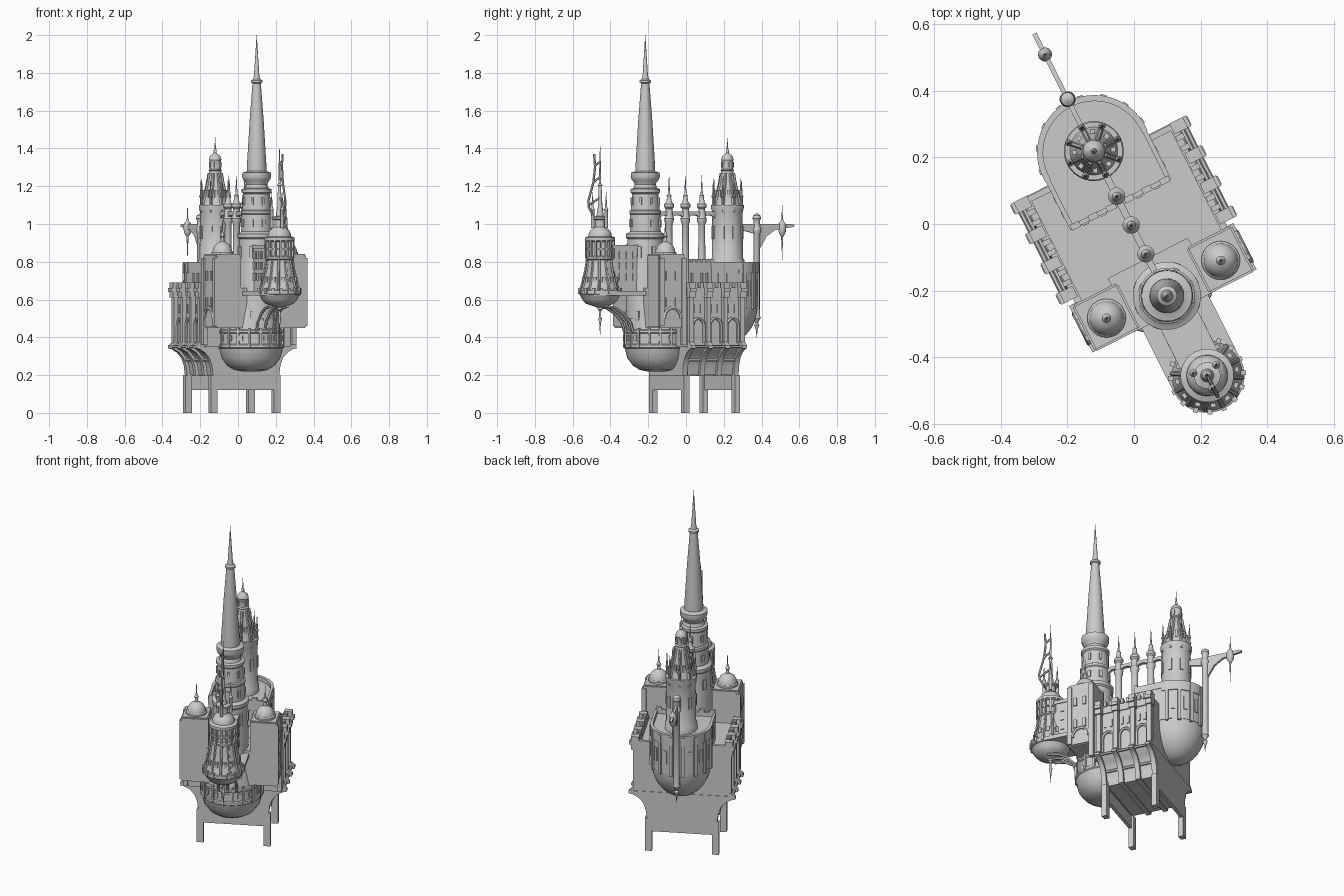
import bpy, bmesh, math
from mathutils import Matrix, Vector
from math import sin, cos, pi, radians

PLACE = Matrix.Rotation(radians(26.8), 4, 'Z') @ Matrix.Translation((-0.009, 0, 0))
BAYS = (-0.1, 0.002, 0.103, 0.203)


def add(name, bm):
    bmesh.ops.recalc_face_normals(bm, faces=bm.faces)
    me = bpy.data.meshes.new(name)
    bm.to_mesh(me)
    bm.free()
    ob = bpy.data.objects.new(name, me)
    bpy.context.collection.objects.link(ob)
    return ob


def boxes(name, items, bevel=0):
    # items: (cx, cy, z0, z1, sx, sy, angle)
    bm = bmesh.new()
    for cx, cy, z0, z1, sx, sy, a in items:
        m = (Matrix.Translation((cx, cy, (z0 + z1) / 2)) @ Matrix.Rotation(a, 4, 'Z')
             @ Matrix.Diagonal((sx, sy, z1 - z0, 1)))
        bmesh.ops.create_cube(bm, size=1, matrix=m)
    if bevel:
        bmesh.ops.bevel(bm, geom=bm.edges[:], offset=bevel, segments=2, affect='EDGES')
    return add(name, bm)


def ring(name, cy, r, n, z0, z1, tang, rad, a0=0.0, a1=2 * pi, cx=0):
    full = abs(a1 - a0 - 2 * pi) < 1e-6
    angs = [a0 + (a1 - a0) * i / (n if full else n - 1) for i in range(n)]
    return boxes(name, [(cx + r * cos(a), cy + r * sin(a), z0, z1, rad, tang, a) for a in angs])


def lathe(name, profile, spots, n=32):
    bm = bmesh.new()
    for cx, cy in spots:
        rows = [[bm.verts.new((cx + max(r, .0005) * cos(2 * pi * i / n), cy + max(r, .0005) * sin(2 * pi * i / n), z))
                 for i in range(n)] for r, z in profile]
        for a, b in zip(rows, rows[1:]):
            for i in range(n):
                j = (i + 1) % n
                bm.faces.new((a[i], a[j], b[j], b[i]))
        bm.faces.new(rows[0])
        bm.faces.new(rows[-1])
    return add(name, bm)


def prism(name, outline, spans, plane):
    # plane maps (u, v, depth) to xyz
    bm = bmesh.new()
    for d0, d1 in spans:
        a, b = [[bm.verts.new(plane(u, v, d)) for u, v in outline] for d in (d0, d1)]
        bm.faces.new(a)
        bm.faces.new(b)
        for i in range(len(a)):
            j = (i + 1) % len(a)
            bm.faces.new((a[i], a[j], b[j], b[i]))
    return add(name, bm)


def tubes(name, paths, r):
    cu = bpy.data.curves.new(name, 'CURVE')
    cu.dimensions = '3D'
    cu.bevel_depth = r
    cu.bevel_resolution = 1
    cu.use_fill_caps = True
    for p in paths:
        s = cu.splines.new('POLY')
        s.points.add(len(p) - 1)
        for pt, co in zip(s.points, p):
            pt.co = (*co, 1)
    ob = bpy.data.objects.new(name, cu)
    bpy.context.collection.objects.link(ob)
    return ob


def ribs(name, cy, profile, n, r, a0=0.0, span=2 * pi):
    return tubes(name, [[(q * cos(a), cy + q * sin(a), z) for q, z in profile]
                        for a in (a0 + span * i / n for i in range(n))], r)


XZ = lambda u, v, d: (u, d, v)
XY = lambda u, v, d: (u, v, d)
YZ = lambda u, v, d: (d, u, v)
mirror = lambda half: half + [(-x, z) for x, z in reversed(half)]

# Lower hull: flared vault, end plates, ribs and legs
flare = [(.178, .2), (.186, .25), (.2, .29), (.23, .325), (.262, .345), (.27, .36)]
prism('lower_hull', mirror(flare), [(-.1, .217)], XZ)
prism('end_plate', mirror([(.185, .12)] + [(x + .008, z) for x, z in flare[1:]]), [(-.108, -.09), (.2, .22)], XZ)
prism('hull_rib', mirror([(.196, .195), (.203, .25), (.218, .29), (.245, .32), (.278, .338), (.298, .342), (.298, .356), (.262, .385)]),
      [(y - .014, y + .014) for y in BAYS], XZ)
boxes('leg', [(s * x, y, 0, z, .02, .03, 0) for s in (1, -1) for y in (-.095, .205) for x, z in ((.178, .22), (.196, .2))])
tubes('hull_ledge', [[(s * q, -.105, z), (s * q, .217, z)] for s in (1, -1) for q, z in ((.278, .35), (.2, .28))], .008)

# Main hall with buttresses, arcades and battlements
boxes('main_hall', [(0, .04, .35, .64, .5, .354, 0), (0, -.2, .45, .66, .27, .18, 0)])
boxes('parapet', [(s * .245, .04, .62, .665, .022, .354, 0) for s in (1, -1)])
boxes('rear_parapet', [(s * .21, .208, .62, .665, .085, .018, 0) for s in (1, -1)])
boxes('buttress', [(s * .258, y, .36, .62, .034, .026, 0) for s in (1, -1) for y in BAYS])
boxes('buttress_cap', [(s * (.262 + dx), y, z, z + h, w, .036, 0) for s in (1, -1) for y in BAYS
                       for dx, z, h, w in ((0, .61, .08, .045), (.008, .64, .02, .05))])
boxes('hall_merlon', [(s * .25, BAYS[i] + .1 * t, .66, .69, .026, .016, 0)
                      for s in (1, -1) for i in range(3) for t in (.33, .67)])
arch = []
for s in (1, -1):
    for y in BAYS[:3]:
        arch.append([(s * .254, y + .05 - .034, .37)] +
                    [(s * .254, y + .05 - .034 * cos(pi * i / 10), .46 + .04 * sin(pi * i / 10)) for i in range(11)]
                    + [(s * .254, y + .05 + .034, .37)])
tubes('hall_arch', arch, .009)
boxes('hall_window', [(s * .251, y + .05 + d, .53, .575, .01, .014, 0) for s in (1, -1) for y in BAYS[:3] for d in (-.018, .018)])

# Flanking front blocks with domes
boxes('flank_block', [(s * .192, -.212, .45, .84, .152, .155, 0) for s in (1, -1)], .006)
boxes('flank_pier', [(s * .263, y, .36 if y > -.2 else .46, .82, .026, .026, 0) for s in (1, -1) for y in (-.145, -.275)])
boxes('flank_window', [(s * .27, -.212 + d, z, z + .05, .01, .018, 0) for s in (1, -1) for d in (-.03, .025) for z in (.56, .7)])
tubes('flank_arch', [[(s * .27, -.21 - .05 * cos(pi * i / 10), .5 + .055 * sin(pi * i / 10)) for i in range(11)] for s in (1, -1)], .01)
lathe('flank_dome', [(.058, .835), (.058, .85), (.052, .856), (.05, .868), (.04, .888), (.025, .9), (.01, .908),
                     (.008, .93), (.014, .937), (.008, .945), (.004, .96), (0, 1.03)], [(.192, -.215), (-.192, -.215)])

# Rounded belly under the front
lathe('belly', [(.05, .22), (.09, .228), (.125, .25), (.155, .29), (.168, .34), (.174, .345), (.174, .36), (.168, .365),
                (.168, .42), (.173, .425), (.173, .437), (.165, .442), (.158, .5), (.148, .57), (.145, .64)], [(0, -.17)], 40)
ring('belly_window', -.17, .168, 9, .38, .41, .02, .012, -pi, 0)
ring('belly_pilaster', -.17, .168, 10, .35, .45, .012, .02, -pi, 0)
ring('belly_upper_window', -.17, .157, 7, .49, .54, .018, .016, -pi + .3, -.3)

# Rear apse with bowl, ribs and battlements
out = [(.167, .07)] + [(.167 * cos(pi * i / 24), .245 + .167 * sin(pi * i / 24)) for i in range(25)] + [(-.167, .07)]
prism('apse_wall', out, [(.56, .775)], XY)
lathe('apse_bowl', [(.165 * cos(t * pi / 20), .57 - .2 * sin(t * pi / 20)) for t in range(9, -1, -1)], [(0, .245)])
boxes('apse_parapet', [(0, .075, .76, .8, .334, .014, 0)] + [(s * .163, .16, .76, .8, .014, .18, 0) for s in (1, -1)])
ring('apse_round_parapet', .245, .163, 25, .74, .8, .024, .018, 0, pi)
ring('apse_pilaster', .245, .168, 8, .55, .79, .018, .016, .12, pi - .12)
ring('apse_window', .245, .166, 7, .62, .7, .022, .012, .33, pi - .33)
boxes('apse_merlon', [(x, .075, .8, .815, .03, .018, 0) for x in (-.15, -.09, -.03, .03, .09, .15)])
boxes('apse_front_window', [(x, .068, .69, .74, .02, .01, 0) for x in (-.12, -.06, .06, .12)])
boxes('apse_side_window', [(s * .167, y, .69, .74, .01, .02, 0) for s in (1, -1) for y in (.12, .17)])

# Great tower and spire
lathe('great_tower', [(.1, .5), (.1, .78), (.097, .8), (.094, .92), (.102, .928), (.102, .948), (.09, .953), (.082, .96),
                      (.08, 1.05), (.084, 1.055), (.084, 1.07), (.076, 1.075), (.07, 1.16), (.079, 1.168), (.079, 1.185), (.062, 1.19),
                      (.056, 1.21), (.06, 1.222), (.072, 1.235), (.077, 1.25), (.076, 1.272), (.06, 1.276), (.052, 1.28),
                      (.051, 1.32), (.037, 1.55), (.022, 1.745), (.03, 1.75), (.03, 1.76), (.018, 1.768), (.014, 1.79), (0, 2.0)],
      [(0, -.237)], 40)
ring('great_tower_window', -.237, .081, 8, .985, 1.025, .018, .012)
ring('great_tower_slot', -.237, .074, 8, 1.1, 1.14, .012, .012)
ring('great_tower_lower_window', -.237, .097, 8, .82, .88, .02, .012)

# Front bridge house and shelf
shelf = [(.112, -.27)] + [(.112 * cos(pi * i / 16), -.505 - .105 * sin(pi * i / 16)) for i in range(17)] + [(-.112, -.27)]
prism('front_shelf', shelf, [(.622, .645)], XY)
boxes('bridge_house', [(0, -.36, .64, .87, .115, .2, 0), (0, -.36, .87, .89, .125, .2, 0)])
boxes('bridge_window', [(s * .058, y, z, z + .04, .01, .022, 0) for s in (1, -1) for y in (-.29, -.33, -.37, -.41) for z in (.7, .76, .815)])
tubes('shelf_brace', [[(x, -.5, .565), (x, -.44, .555), (x, -.39, .525), (x, -.35, .48), (x, -.335, .43)] for x in (-.05, 0, .05)], .008)

# Front hanging turret
skirt = [(.106, .65), (.097, .675), (.088, .71), (.077, .76), (.07, .81)]
lathe('front_turret', [(0, .41), (.004, .47), (.01, .5), (.005, .51), (.006, .54), (.014, .548), (.014, .558), (.04, .566), (.075, .578), (.095, .6),
                       (.105, .622), (.112, .63), (.112, .648)] + skirt +
      [(.078, .815), (.078, .825), (.068, .83), (.066, .905), (.08, .912), (.08, .928), (.062, .935), (.06, .95), (.05, .968), (.032, .98),
       (.027, .985), (.026, 1.02), (.04, 1.026), (.04, 1.036), (.02, 1.042), (.012, 1.09), (.008, 1.2), (.014, 1.205), (.006, 1.215), (.004, 1.32), (0, 1.42)],
      [(0, -.505)])
ribs('turret_skirt_rib', -.505, skirt, 12, .007)
ring('turret_skirt_window', -.505, .088, 12, .69, .72, .016, .018, .26, .26 + 2 * pi)
ring('turret_column', -.505, .074, 16, .82, .92, .009, .012)
ring('turret_rail', -.505, .071, 32, .862, .872, .016, .012)
ring('turret_stud', -.505, .109, 16, .63, .66, .014, .016)
tubes('turret_mast', [[(0, -.54, 1.03), (0, -.572, 1.09), (0, -.575, 1.12), (0, -.545, 1.22), (0, -.535, 1.3), (0, -.54, 1.37)],
                      [(0, -.545, 1.22), (0, -.505, 1.25)], [(0, -.535, 1.31), (0, -.505, 1.33)], [(0, -.573, 1.1), (0, -.505, 1.14)]], .006)
lathe('turret_corner_pinnacle', [(.009, .98), (.009, 1.07), (.012, 1.075), (.006, 1.085), (0, 1.17)],
      [(.042 * cos(a), -.505 + .042 * sin(a)) for a in (.4, 2.5, 4.6)], 12)

# Rear tower with crown of pinnacles
cone = [(.072, 1.1), (.06, 1.15), (.045, 1.21), (.034, 1.27)]
lathe('rear_tower', [(.09, .76), (.09, .81), (.083, .82), (.08, 1.06), (.087, 1.085), (.087, 1.1)] + cone +
      [(.032, 1.28), (.036, 1.285), (.03, 1.292), (.03, 1.335), (.033, 1.34), (.028, 1.358), (.015, 1.37), (.008, 1.376),
       (.008, 1.39), (.004, 1.4), (0, 1.46)], [(0, .25)])
ribs('rear_roof_rib', .25, cone, 8, .008)
lathe('rear_pinnacle', [(.007, 1.06), (.007, 1.14), (.011, 1.145), (.006, 1.155), (0, 1.24)],
      [(.079 * cos(pi * i / 4), .25 + .079 * sin(pi * i / 4)) for i in range(8)], 8)
ring('rear_roof_dormer', .25, .054, 8, 1.14, 1.18, .014, .024, pi / 8, pi / 8 + 2 * pi)
ring('rear_tower_window', .25, .081, 8, .92, .99, .02, .01)
ring('rear_lantern_window', .25, .03, 8, 1.3, 1.328, .01, .008)

# Row of pinnacle columns carrying an arched bridge
piers = (-.096, .001, .098)
lathe('bridge_column', [(.026, .63), (.026, .68), (.02, .69), (.018, 1.0), (.024, 1.01), (.026, 1.03), (.02, 1.04), (.018, 1.08),
                        (.026, 1.09), (.026, 1.105), (.016, 1.115), (.011, 1.14), (.013, 1.15), (.006, 1.16), (0, 1.26)], [(0, y) for y in piers], 20)
for a, b in ((-.16, -.096), (-.096, .001), (.001, .098), (.098, .18)):
    m, h = (a + b) / 2, (b - a) / 2
    prism('bridge_arch', [(a, 1.065), (b, 1.065)] + [(m + h * cos(pi * i / 12), 1.005 + .042 * sin(pi * i / 12)) for i in range(13)],
          [(-.01, .01)], YZ)

# Rear column, long arm and hanging lantern
lathe('rear_column', [(0, .4), (.005, .44), (.014, .465), (.006, .475), (.014, .49), (.021, .5), (.018, .515), (.018, .95), (.024, .96),
                      (.024, .975), (.018, .985), (.018, 1.02), (.023, 1.028), (.02, 1.045), (0, 1.058)], [(0, .424)], 20)
prism('rear_arm', [(.32, 1.0), (.63, 1.0), (.645, .995), (.642, .985), (.59, .978), (.53, .968), (.48, .935), (.44, .87),
                   (.424, .87), (.41, .95), (.32, .97)], [(-.007, .007)], YZ)
lathe('arm_lantern', [(0, .81), (.003, .88), (.006, .935), (.014, .945), (.02, .96), (.021, .99), (.018, 1.005), (.008, 1.015), (.004, 1.03), (0, 1.1)],
      [(0, .575)], 20)

# Finish: mesh curves, turn the castle on its base, smooth round parts
bpy.ops.object.select_all(action='DESELECT')
for ob in list(bpy.context.scene.objects):
    ob.select_set(True)
    bpy.context.view_layer.objects.active = ob
bpy.ops.object.convert(target='MESH')
for ob in bpy.context.scene.objects:
    ob.data.transform(PLACE)
    ob.select_set(True)
bpy.ops.object.shade_smooth_by_angle(angle=radians(35))
